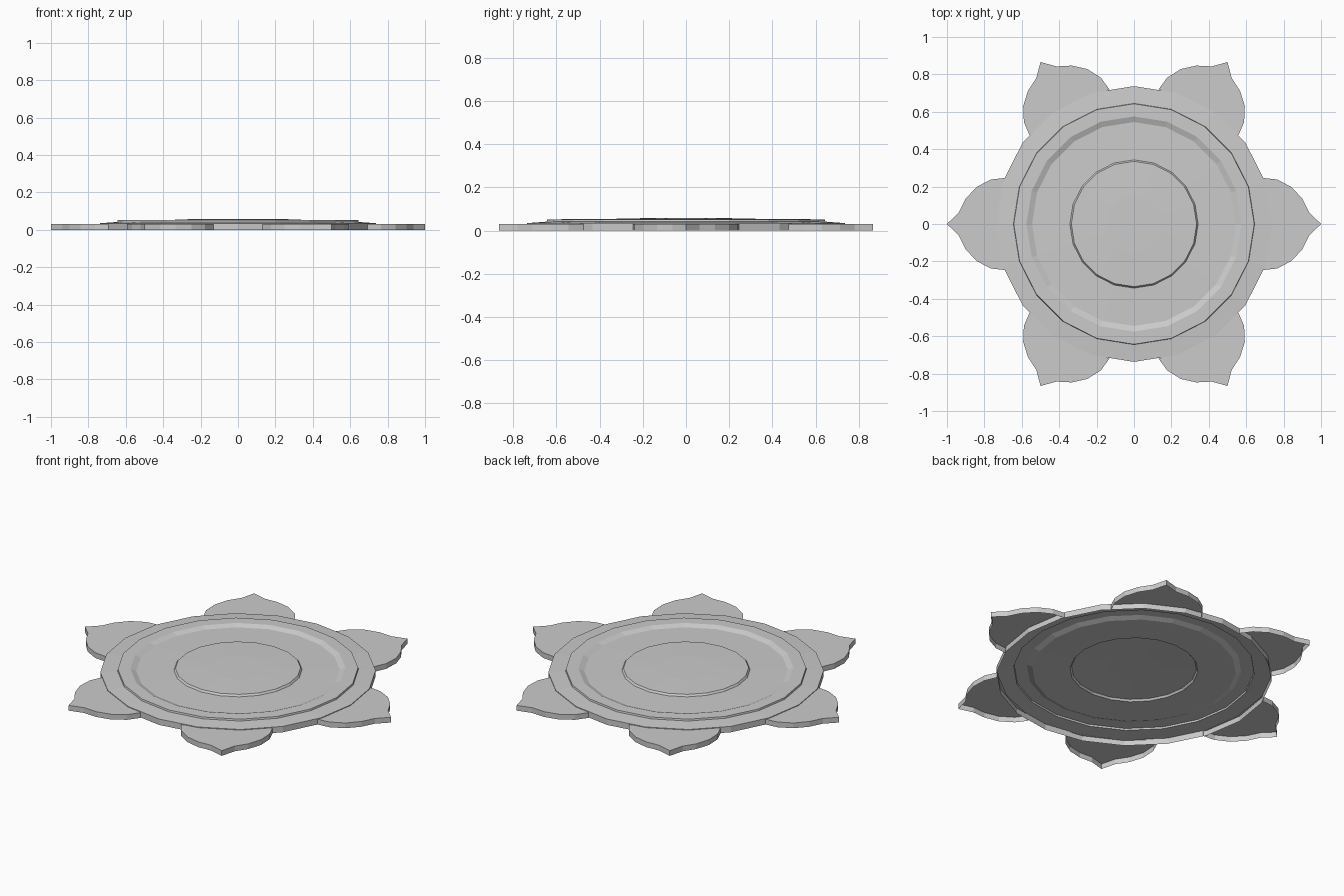
import bpy, bmesh, math
from mathutils import Matrix

SIDES = 20
PETALS = 6
PETAL_TOP = 0.031

cube = bpy.data.objects.get("Cube")
if cube:
    bpy.data.objects.remove(cube, do_unlink=True)

grey = bpy.data.materials.new("plain_grey")
grey.use_nodes = True
colour = (0.6, 0.6, 0.6, 1)
grey.diffuse_color = colour
grey.node_tree.nodes["Principled BSDF"].inputs["Base Color"].default_value = colour


def finish(bm, name):
    mesh = bpy.data.meshes.new(name)
    bm.to_mesh(mesh)
    bm.free()
    mesh.materials.append(grey)
    obj = bpy.data.objects.new(name, mesh)
    bpy.context.collection.objects.link(obj)
    return obj


def lathe(name, profile):
    """Open shell turned from (radius, height) pairs, outside first, capped in the middle."""
    bm = bmesh.new()
    rings = []
    for r, z in profile:
        angles = [math.tau * i / SIDES for i in range(SIDES)]
        rings.append([bm.verts.new((r * math.cos(a), r * math.sin(a), z)) for a in angles])
    for outer, inner in zip(rings, rings[1:]):
        for i in range(SIDES):
            j = (i + 1) % SIDES
            bm.faces.new((outer[i], outer[j], inner[j], inner[i]))
    bm.faces.new(rings[-1])
    return finish(bm, name)


# Round plate: rim wall, outer ledge, raised lip, shallow dish, raised centre
lathe("plate", [(0.737, 0.0), (0.737, 0.035), (0.645, 0.042), (0.643, 0.052),
                (0.575, 0.053), (0.545, 0.041), (0.343, 0.044), (0.335, 0.055),
                (0.15, 0.059)])

# Pointed petals, hollow underneath, with a wall around the outer edge
half = [(0.69, 0.246), (0.765, 0.238), (0.842, 0.198), (0.9, 0.135), (0.937, 0.062)]
outline = [(x, -y) for x, y in half] + [(1.0, 0.0)] + half[::-1]

for n in range(PETALS):
    bm = bmesh.new()
    top = [bm.verts.new((x, y, PETAL_TOP)) for x, y in outline]
    low = [bm.verts.new((x, y, 0)) for x, y in outline]
    root = bm.verts.new((0.725, 0, PETAL_TOP))
    bm.faces.new(top + [root])
    for i in range(len(outline) - 1):
        bm.faces.new((low[i], low[i + 1], top[i + 1], top[i]))
    bm.transform(Matrix.Rotation(math.tau * n / PETALS, 4, "Z"))
    finish(bm, f"petal_{n + 1}")
